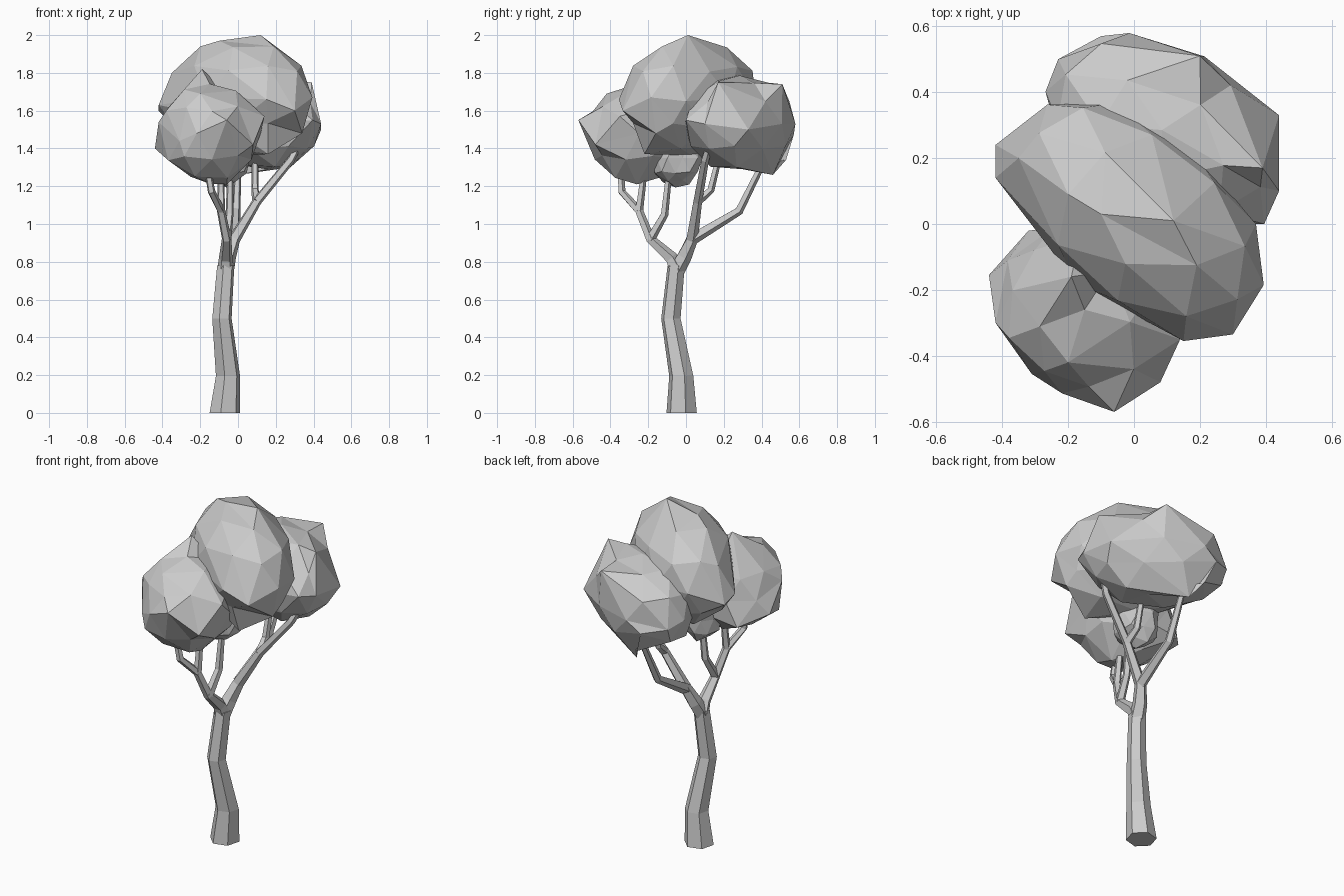
import bpy, bmesh, math, random
from mathutils import Vector, Matrix

if "Cube" in bpy.data.objects:
    bpy.data.objects.remove(bpy.data.objects["Cube"])


def finish(bm, name):
    bmesh.ops.recalc_face_normals(bm, faces=bm.faces[:])
    mesh = bpy.data.meshes.new(name)
    bm.to_mesh(mesh)
    bm.free()
    obj = bpy.data.objects.new(name, mesh)
    bpy.context.collection.objects.link(obj)
    return obj


def tube(name, pts, sides=6, level=False, thick=1.0):
    """Faceted limb through (x, y, z, radius) points."""
    bm = bmesh.new()
    P = [Vector(p[:3]) for p in pts]
    rings = []
    for i, p in enumerate(P):
        d = (P[min(i + 1, len(P) - 1)] - P[max(i - 1, 0)]).normalized()
        if level:
            d = Vector((0, 0, 1))
        u = (Vector((1, 0, 0)) - d * d.x).normalized()
        v = d.cross(u)
        ring = []
        for k in range(sides):
            a = math.tau * (k + 0.25) / sides
            ring.append(bm.verts.new(p + (u * math.cos(a) + v * math.sin(a)) * pts[i][3] * thick))
        rings.append(ring)
    for a, b in zip(rings, rings[1:]):
        for k in range(sides):
            n = (k + 1) % sides
            bm.faces.new((a[k], a[n], b[n], b[k]))
    bm.faces.new(rings[0][::-1])
    bm.faces.new(rings[-1])
    return finish(bm, name)


def clump(name, centre, half, turn, corners=(), jitter=0.04, seed=1):
    """Faceted leaf mass: turned ellipsoid, roughened, nearest vertices pulled to corners."""
    rng = random.Random(seed)
    c = Vector(centre)
    rot = Matrix.Rotation(math.radians(turn), 3, 'Z')
    bm = bmesh.new()
    bmesh.ops.create_icosphere(bm, subdivisions=2, radius=1)
    for v in bm.verts:
        p = v.co * (1.02 + rng.uniform(-jitter, jitter))
        v.co = c + rot @ Vector((p.x * half[0], p.y * half[1], p.z * half[2]))
    free = list(bm.verts)
    for q in corners:
        q = Vector(q)
        v = min(free, key=lambda w: (w.co - q).length)
        v.co = q
        free.remove(v)
    return finish(bm, name)


# Trunk
tube("trunk", [(-0.07, -0.023, 0, 0.083), (-0.053, -0.025, 0.195, 0.066),
               (-0.085, -0.08, 0.5, 0.053), (-0.065, -0.052, 0.78, 0.047)], level=True)

# Limbs and branches
front_fork = (-0.06, -0.19, 0.92, 0.023)
front_split = (-0.09, -0.25, 1.07, 0.02)
back_fork = (-0.02, 0.03, 0.92, 0.029)
back_split = (0.1, 0.06, 1.12, 0.022)
root = (-0.065, -0.05, 0.76, 0.04)
limbs = {
    "front_limb": [root, (-0.065, -0.08, 0.82, 0.032), front_fork, front_split],
    "back_limb": [root, (-0.05, -0.01, 0.83, 0.036), back_fork, back_split],
    "front_branch_outer": [front_split, (-0.14, -0.34, 1.17, 0.018), (-0.17, -0.35, 1.34, 0.015)],
    "front_branch_middle": [front_split, (-0.09, -0.24, 1.14, 0.018), (-0.09, -0.215, 1.34, 0.015)],
    "front_branch_inner": [front_fork, (-0.045, -0.115, 1.05, 0.019), (-0.04, -0.09, 1.28, 0.015)],
    "back_branch_outer": [back_fork, (-0.01, 0.28, 1.07, 0.021), (0.0, 0.4, 1.31, 0.016)],
    "back_branch_side": [back_split, (0.28, 0.1, 1.34, 0.019), (0.33, 0.13, 1.44, 0.015)],
    "back_branch_middle": [back_split, (0.09, 0.13, 1.18, 0.018), (0.09, 0.18, 1.38, 0.015)],
}
for name, pts in limbs.items():
    tube(name, pts, sides=5, thick=1.15)

# Leaf masses
clump("top_foliage", (0.005, 0.03, 1.67), (0.44, 0.265, 0.305), -40,
      [(0.12, 0.01, 2.0), (-0.1, 0.03, 1.97), (0.3, -0.335, 1.6), (0.37, 0, 1.65),
       (-0.42, 0.24, 1.6), (-0.42, 0.14, 1.63), (0.15, -0.355, 1.66), (0.34, -0.16, 1.48),
       (-0.28, -0.04, 1.6), (0.16, -0.22, 1.37), (-0.35, 0.2, 1.8)],
      jitter=0.03, seed=4)
clump("front_foliage", (-0.15, -0.26, 1.48), (0.27, 0.265, 0.265), -15,
      [(-0.06, -0.57, 1.55), (-0.44, -0.155, 1.4), (-0.19, -0.16, 1.82), (0.14, -0.35, 1.57),
       (0.08, -0.48, 1.42), (-0.42, -0.3, 1.54), (-0.31, -0.455, 1.44), (-0.06, -0.26, 1.21),
       (-0.2, -0.42, 1.69), (-0.32, -0.02, 1.34), (-0.25, -0.26, 1.25)],
      seed=7)
clump("back_foliage", (0.085, 0.285, 1.53), (0.39, 0.25, 0.255), -30,
      [(0.2, 0.51, 1.74), (0.44, 0.33, 1.5), (0.44, 0.1, 1.53), (-0.1, 0.57, 1.47),
       (0.39, 0.17, 1.75), (0.395, 0.0, 1.55), (-0.23, 0.5, 1.5), (0.0, 0.46, 1.26),
       (-0.05, 0.53, 1.34), (0.16, 0.3, 1.29)],
      seed=11)
clump("inner_foliage", (-0.06, -0.055, 1.35), (0.12, 0.13, 0.15), 0, seed=5, jitter=0.1)
